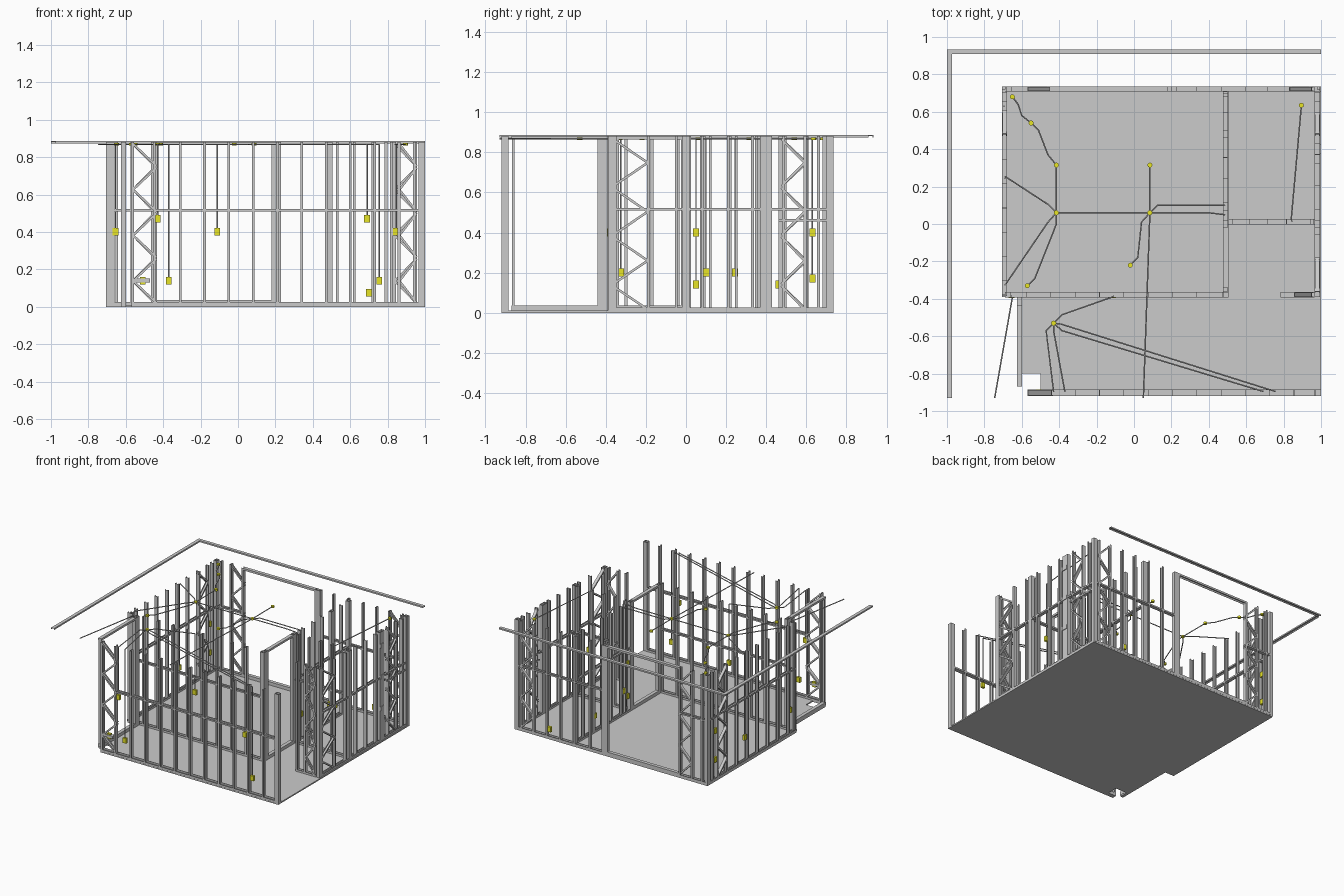
import bpy, bmesh, math
from mathutils import Vector as V

if "Cube" in bpy.data.objects:
    bpy.data.objects.remove(bpy.data.objects["Cube"])

TOP, BASE, D = 0.88, 0.01, 0.028
Z = V((0, 0, 1))

yellow = bpy.data.materials.new("yellow_plastic")
yellow.diffuse_color = (0.8, 0.78, 0.02, 1)
yellow.use_nodes = True
yellow.node_tree.nodes["Principled BSDF"].inputs["Base Color"].default_value = yellow.diffuse_color


def finish(name, bm, mat=None):
    bmesh.ops.recalc_face_normals(bm, faces=bm.faces[:])
    me = bpy.data.meshes.new(name)
    bm.to_mesh(me)
    bm.free()
    ob = bpy.data.objects.new(name, me)
    bpy.context.collection.objects.link(ob)
    if mat:
        me.materials.append(mat)
    return ob


def extrude(bm, pts, vec):
    f = bm.faces.new([bm.verts.new(p) for p in pts])
    r = bmesh.ops.extrude_face_region(bm, geom=[f], use_keep_orig=True)
    bmesh.ops.translate(bm, vec=vec, verts=[g for g in r["geom"] if isinstance(g, bmesh.types.BMVert)])


def channel(bm, p0, p1, side, opening, w, f, t=0.003):
    """U-shaped steel profile swept from p0 to p1, web centred on the line."""
    h = w / 2
    prof = [(-h, 0), (h, 0), (h, f), (h - t, f), (h - t, t), (-h + t, t), (-h + t, f), (-h, f)]
    extrude(bm, [p0 + side * a + opening * b for a, b in prof], p1 - p0)


def box(bm, lo, hi):
    (x0, y0, z0), (x1, y1, z1) = lo, hi
    extrude(bm, [V((x0, y0, z0)), V((x1, y0, z0)), V((x1, y1, z0)), V((x0, y1, z0))], Z * (z1 - z0))


def wall(name, axis, c, a, b, studs=(), posts=(), trusses=(), rails=(), gaps=(), d=D):
    """Framed wall along x or y at offset c, running from a to b."""
    u, v = (V((1, 0, 0)), V((0, 1, 0))) if axis == "x" else (V((0, 1, 0)), V((1, 0, 0)))
    P = lambda s, z: u * s + v * c + Z * z
    bm = bmesh.new()
    # floor track
    channel(bm, P(a, BASE), P(b, BASE), v, Z, d, 0.016)
    for s in studs:
        channel(bm, P(s - 0.006, BASE), P(s - 0.006, TOP), v, u, d, 0.014)
    # posts made of back-to-back channels
    for s0, s1 in posts:
        channel(bm, P(s0, BASE), P(s0, TOP), v, u, d, (s1 - s0) / 2)
        channel(bm, P(s1, BASE), P(s1, TOP), v, -u, d, (s1 - s0) / 2)
    # braced panels with zigzag diagonals
    for s0, s1 in trusses:
        channel(bm, P(s0, BASE), P(s0, TOP), v, u, d, 0.014)
        channel(bm, P(s1, BASE), P(s1, TOP), v, -u, d, 0.014)
        n = 7
        for i in range(n):
            l, r = (s0, s1) if i % 2 == 0 else (s1, s0)
            p, q = P(l, TOP - 0.01 - 0.122 * i), P(r, TOP - 0.01 - 0.122 * (i + 1))
            across = (q - p).normalized().cross(v)
            channel(bm, p, q, v, across, d * 0.85, 0.012)
    # middle rails
    for s0, s1, z in rails:
        channel(bm, P(s0, z), P(s1, z), v, Z, d, 0.012)
    # headers and sills of openings
    for s0, s1 in gaps:
        channel(bm, P(s0, TOP), P(s1, TOP), v, -Z, d, 0.016)
        channel(bm, P(s0, 0.036), P(s1, 0.036), v, -Z, d, 0.01)
    finish(name, bm)


def steps(a, b, s=0.13):
    return [a + s * i for i in range(int((b - a) / s + 1e-6) + 1)]


# floor slab with stepped corner
bm = bmesh.new()
outline = [(-0.705, 0.735), (1, 0.735), (1, -0.92), (-0.57, -0.92), (-0.57, -0.885), (-0.5, -0.885),
           (-0.5, -0.8), (-0.6, -0.8), (-0.6, -0.87), (-0.625, -0.87), (-0.625, -0.39), (-0.705, -0.39)]
extrude(bm, [V((x, y, 0)) for x, y in outline], Z * BASE)
finish("floor_slab", bm)

# top beams of the roof edge
bm = bmesh.new()
channel(bm, V((-1, 0.921, TOP + 0.005)), V((1, 0.921, TOP + 0.005)), V((0, 1, 0)), -Z, 0.026, 0.012)
channel(bm, V((-0.987, -0.93, TOP + 0.005)), V((-0.987, 0.908, TOP + 0.005)), V((1, 0, 0)), -Z, 0.026, 0.012)
finish("roof_edge_beams", bm)

# outer walls
wall("front_wall", "x", -0.902, -0.57, 1.0, steps(-0.31, 0.9), [(0.965, 1.0)], [(-0.57, -0.44)],
     [(-0.44, 0.97, 0.51)], d=0.034)
wall("front_left_wall", "y", -0.612, -0.87, -0.39, [-0.862], [(-0.44, -0.39)], gaps=[(-0.87, -0.44)])
wall("left_wall", "y", -0.692, -0.39, 0.735, [-0.38, -0.3, -0.17, -0.04, 0.09, 0.22, 0.35, 0.66],
     [(0.7, 0.735)], [(0.48, 0.61)], [(-0.38, 0.72, 0.51)])
wall("back_wall", "x", 0.722, -0.69, 1.0, [-0.65, 0.34, 0.47, 0.6, 0.72],
     [(0.18, 0.23), (0.965, 1.0)], [(-0.57, -0.45), (0.83, 0.95)],
     [(-0.69, -0.45, 0.51), (0.2, 0.98, 0.51)], [(-0.45, 0.18)])
wall("right_wall", "y", 0.98, -0.39, 0.735, [-0.05, 0.08, 0.21, 0.33, 0.66],
     [(-0.39, -0.36), (-0.02, 0.02), (0.37, 0.43), (0.7, 0.735)], [(-0.36, -0.18), (0.48, 0.6)],
     [(-0.36, 0.72, 0.51), (0.46, 0.7, 0.455)])

# inner walls
wall("middle_wall", "x", -0.378, -0.69, 0.5, steps(-0.57, 0.45), [(-0.69, -0.66), (0.47, 0.505)],
     rails=[(-0.69, 0.48, 0.51)])
wall("inner_door_wall", "y", 0.49, -0.365, 0.02, posts=[(-0.365, -0.335), (-0.025, 0.02)],
     gaps=[(-0.34, -0.02)])
wall("inner_side_wall", "y", 0.49, 0.02, 0.71, [0.075, 0.12, 0.25, 0.36, 0.6], [(0.46, 0.5), (0.68, 0.71)],
     rails=[(0.02, 0.7, 0.51)])
wall("divider_wall", "x", 0.012, 0.5, 0.965, [0.53, 0.62, 0.72, 0.82, 0.95], rails=[(0.5, 0.96, 0.51)])
wall("right_stub_wall", "x", -0.378, 0.785, 0.965, [0.79], trusses=[(0.855, 0.95)])

# hold-down brackets on the wide right post
bm = bmesh.new()
for z in (0.27, 0.52, 0.77):
    box(bm, (0.993, 0.375, z - 0.015), (0.999, 0.425, z + 0.015))
finish("post_brackets", bm)

# ceiling cable runs (plan points)
H1, H2, H3 = (-0.415, 0.06), (0.085, 0.06), (-0.43, -0.53)
runs = [
    [(-0.65, 0.68), (-0.62, 0.64), (-0.6, 0.58), (-0.55, 0.54), (-0.51, 0.5), (-0.46, 0.37), (-0.415, 0.315), H1],
    [H1, (0.4, 0.06), (0.485, 0.05)], [H2, (0.125, 0.1), (0.485, 0.1)],
    [(-0.69, 0.255), (-0.46, 0.105), H1], [(-0.685, -0.32), (-0.46, 0.01), H1],
    [(-0.57, -0.33), (-0.53, -0.29), (-0.415, 0), H1],
    [H2, (0.085, 0.315)], [H2, (0.04, 0.01), (0.02, -0.18), (-0.02, -0.22)], [H2, (0.05, -0.93)],
    [(0.895, 0.635), (0.84, 0.02)], [(-0.65, -0.39), (-0.745, -0.93)],
    [H3, (-0.385, -0.485), (-0.11, -0.388)], [H3, (-0.47, -0.57), (-0.43, -0.895)],
    [H3, (-0.43, -0.57), (-0.37, -0.895)], [H3, (-0.39, -0.535), (0.755, -0.895)],
    [H3, (-0.385, -0.57), (0.69, -0.895)]]
# socket boxes: x, y, z and wall direction
sockets = [(-0.43, -0.895, 0.47, "x"), (-0.37, -0.895, 0.14, "x"), (0.69, -0.895, 0.47, "x"),
           (0.755, -0.895, 0.14, "x"), (-0.51, -0.895, 0.14, "x"), (-0.11, -0.385, 0.4, "x"),
           (-0.655, -0.385, 0.4, "x"), (0.845, 0.015, 0.4, "x"), (0.7, 0.72, 0.075, "x"),
           (-0.69, 0.245, 0.2, "y"), (-0.69, -0.325, 0.2, "y"), (0.485, 0.05, 0.4, "y"),
           (0.485, 0.05, 0.14, "y"), (0.485, 0.1, 0.2, "y"), (0.485, 0.46, 0.14, "y"),
           (-0.695, 0.63, 0.4, "y"), (-0.695, 0.63, 0.17, "y")]
no_drop = {4, 8, 14}

cu = bpy.data.curves.new("cables", "CURVE")
cu.dimensions = "3D"
cu.bevel_depth = 0.0038
cu.bevel_resolution = 1
cu.use_fill_caps = True
paths = [[(x, y, 0.868) for x, y in r] for r in runs]
paths += [[(x, y, 0.868), (x, y, z)] for i, (x, y, z, _) in enumerate(sockets) if i not in no_drop]
for p in paths:
    sp = cu.splines.new("POLY")
    sp.points.add(len(p) - 1)
    for pt, co in zip(sp.points, p):
        pt.co = (*co, 1)
bpy.context.collection.objects.link(bpy.data.objects.new("cables", cu))

bm = bmesh.new()
for x, y, z, ax in sockets:
    hx, hy = (0.015, 0.01) if ax == "x" else (0.01, 0.015)
    box(bm, (x - hx, y - hy, z - 0.02), (x + hx, y + hy, z + 0.02))
finish("socket_boxes", bm, yellow)

# round ceiling junctions
bm = bmesh.new()
for x, y in [(-0.65, 0.68), (-0.55, 0.54), (-0.415, 0.315), H1, H2, (0.085, 0.315),
             (-0.02, -0.22), (-0.57, -0.33), H3, (0.895, 0.635)]:
    ring = [V((x + 0.013 * math.cos(k * math.pi / 8), y + 0.013 * math.sin(k * math.pi / 8), 0.861)) for k in range(16)]
    extrude(bm, ring, Z * 0.014)
finish("ceiling_junctions", bm, yellow)

# small bracing bar beside the front left corner
bm = bmesh.new()
box(bm, (-0.565, -0.91, 0.13), (-0.47, -0.885, 0.15))
finish("corner_bar", bm)
